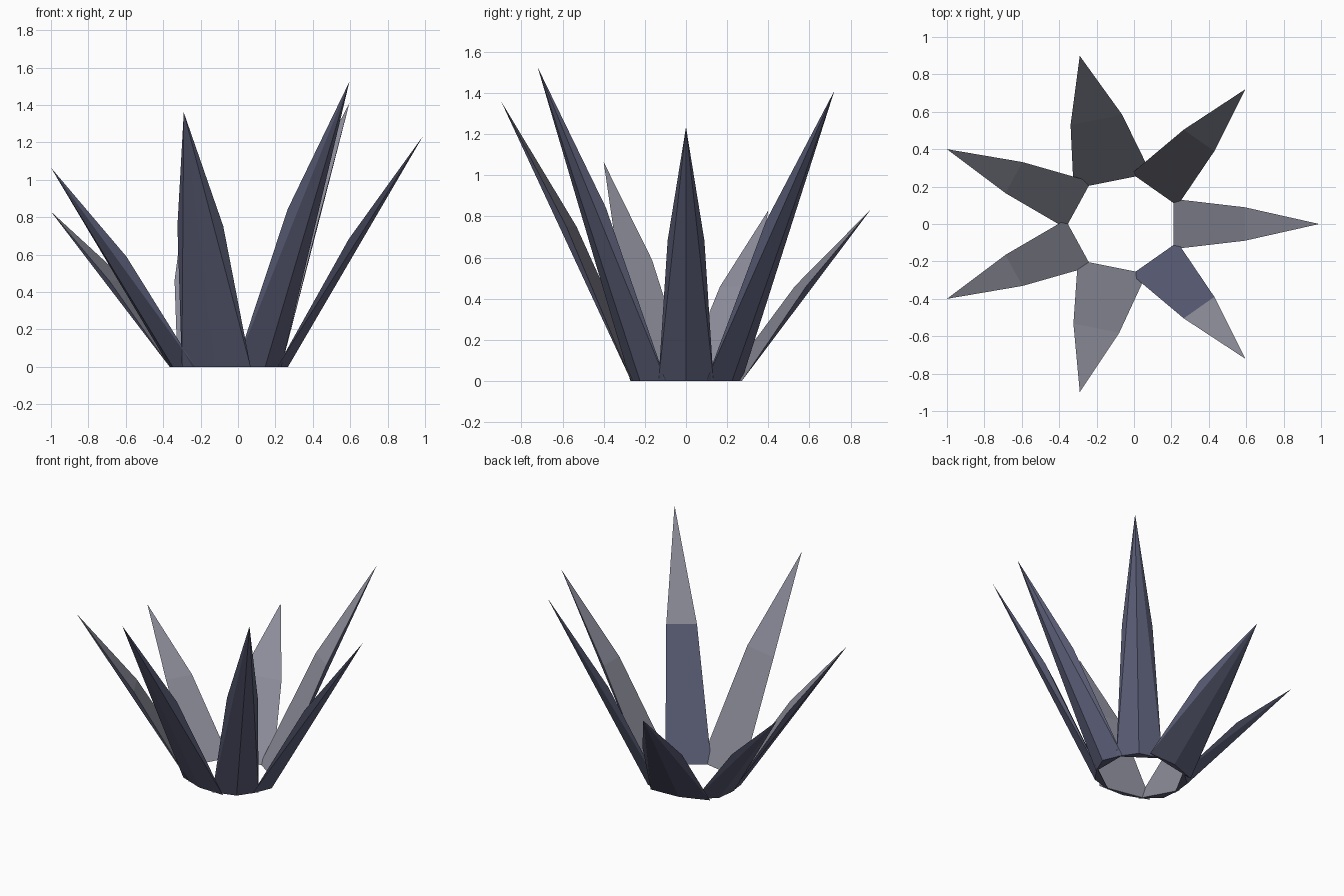
import bpy, bmesh, math

if "Cube" in bpy.data.objects:
    bpy.data.objects.remove(bpy.data.objects["Cube"])


def material(name, rgb):
    m = bpy.data.materials.new(name)
    m.diffuse_color = (*rgb, 1)
    m.use_nodes = True
    m.node_tree.nodes["Principled BSDF"].inputs["Base Color"].default_value = m.diffuse_color
    return m


blue = material("slate blue", (0.105, 0.112, 0.185))
grey = material("pale grey", (0.265, 0.27, 0.325))

CENTRE_X, SX, SY = -0.057, 1.047, 0.922   # rosette is slightly oval


def leaf(name, angle, height, half_w, ridge, lower_inner):
    """Three-sided spike: two inner corners and an outer ridge at the base,
    a bent inner face half way up, and a point."""
    c, s = math.cos(angle), math.sin(angle)
    bm = bmesh.new()

    def v(r, t, z):
        return bm.verts.new((CENTRE_X + SX * (r * c - t * s), SY * (r * s + t * c), z))

    base_l, base_r = v(0.255, 1.5 * half_w, 0), v(0.255, -1.5 * half_w, 0)
    mid_l, mid_r = v(0.62, half_w, 0.553 * height), v(0.62, -half_w, 0.553 * height)
    keel, tip = v(ridge, 0, 0), v(1.0, 0, height)

    for verts, mat in (
        ((base_r, base_l, mid_l, mid_r), lower_inner),   # lower inner face
        ((mid_r, mid_l, tip), 1),                        # upper inner face
        ((base_l, tip, mid_l), 0),                       # narrow sides
        ((base_r, mid_r, tip), 0),
        ((base_l, keel, tip), 0),                        # outer faces
        ((keel, base_r, tip), 0),
        ((base_l, base_r, keel), 0),                     # foot
    ):
        bm.faces.new(verts).material_index = mat
    bmesh.ops.recalc_face_normals(bm, faces=bm.faces[:])
    me = bpy.data.meshes.new(name)
    bm.to_mesh(me)
    bm.free()
    me.materials.append(blue)
    me.materials.append(grey)
    bpy.context.collection.objects.link(bpy.data.objects.new(name, me))


# height, half width at the bend, ridge radius, lower inner colour
leaves = [
    (1.235, 0.097, 0.31, 1),
    (1.41, 0.100, 0.31, 1),
    (0.835, 0.135, 0.29, 1),
    (0.83, 0.100, 0.31, 1),
    (1.065, 0.100, 0.31, 1),
    (1.36, 0.120, 0.29, 1),
    (1.525, 0.100, 0.31, 0),
]
for i, spec in enumerate(leaves):
    leaf(f"leaf_{i + 1}", i * math.tau / 7, *spec)
